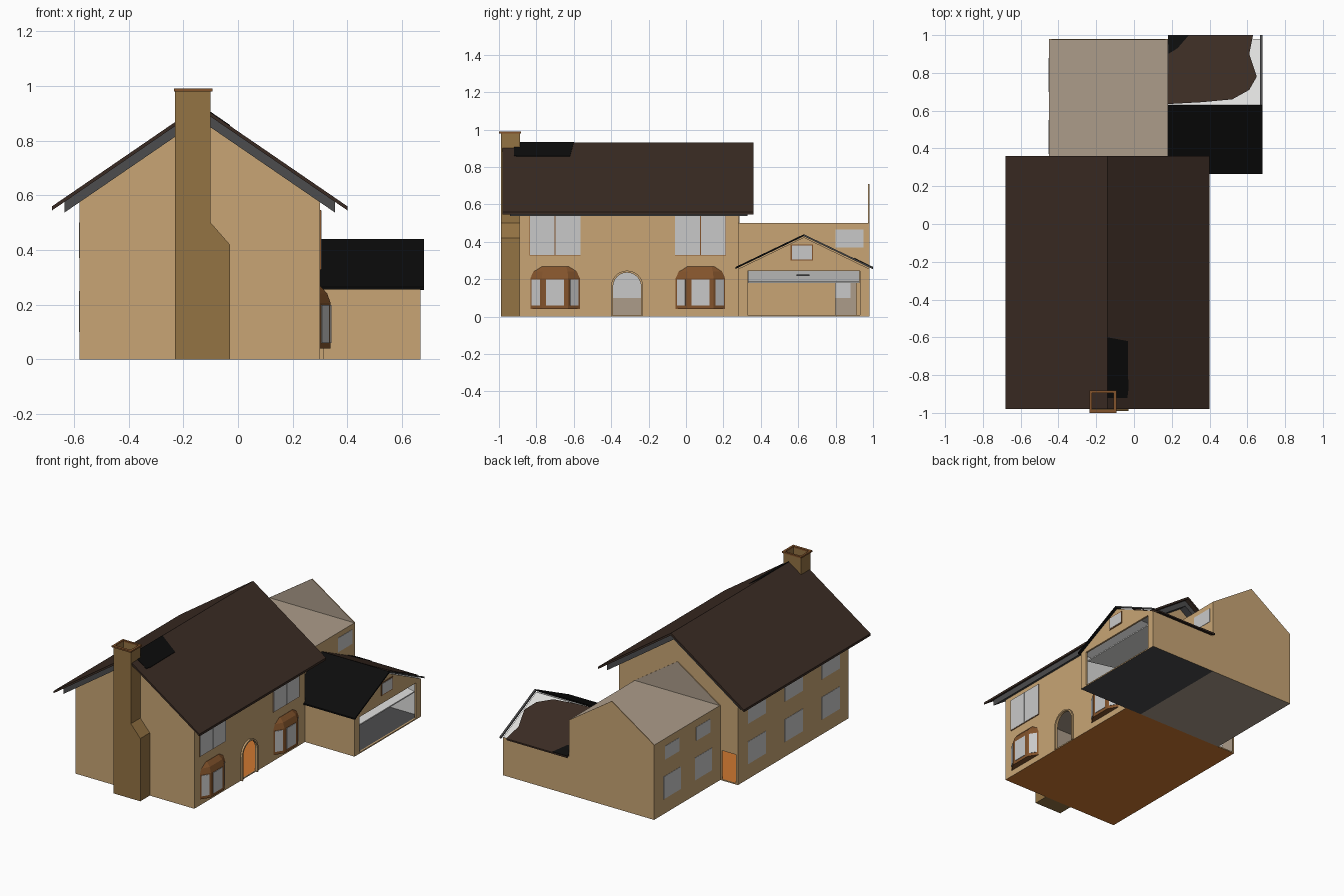
import bpy, bmesh, math
from mathutils import Vector

if "Cube" in bpy.data.objects:
    bpy.data.objects.remove(bpy.data.objects["Cube"])


def material(name, r, g, b):
    lin = [(c / 255 / 12.92) if c < 11 else ((c / 255 + 0.055) / 1.055) ** 2.4 for c in (r, g, b)]
    m = bpy.data.materials.new(name)
    m.diffuse_color = (*lin, 1)
    m.use_nodes = True
    m.node_tree.nodes["Principled BSDF"].inputs["Base Color"].default_value = m.diffuse_color
    return m


WALL = material("tan wall", 200, 165, 117)
INNER = material("grey tan interior", 172, 156, 138)
FLOOR = material("orange floor", 206, 120, 48)
GREY = material("dark grey", 76, 76, 77)
ROOF = material("brown roof", 58, 43, 35)
BLACK = material("black roof", 12, 12, 12)
CHIM = material("chimney brown", 148, 115, 67)
FRAME = material("frame brown", 132, 84, 44)
GLASS = material("pale glass", 201, 201, 201)
WHITE = material("white panel", 222, 222, 220)


def make(name, verts, faces, mats):
    me = bpy.data.meshes.new(name)
    me.from_pydata(verts, [], faces)
    bm = bmesh.new()
    bm.from_mesh(me)
    bmesh.ops.recalc_face_normals(bm, faces=bm.faces)
    bm.to_mesh(me)
    bm.free()
    for m in mats:
        me.materials.append(m)
    ob = bpy.data.objects.new(name, me)
    bpy.context.collection.objects.link(ob)
    return ob


def prism(name, pts, axis, a, b, *mats):
    """Extrude a 2D outline along an axis from a to b."""
    place = {'x': lambda u, v, t: (t, u, v), 'y': lambda u, v, t: (u, t, v),
             'z': lambda u, v, t: (u, v, t)}[axis]
    n = len(pts)
    verts = [place(u, v, t) for t in (a, b) for u, v in pts]
    faces = [tuple(range(n)), tuple(range(n, 2 * n))]
    faces += [(i, (i + 1) % n, n + (i + 1) % n, n + i) for i in range(n)]
    return make(name, verts, faces, mats)


def box(name, x0, x1, y0, y1, z0, z1, *mats):
    return prism(name, [(x0, y0), (x1, y0), (x1, y1), (x0, y1)], 'z', z0, z1, *mats)


def slope_plate(name, pts, height, th, mat):
    """Thin plate with a plan outline lying on the slope height(x, y)."""
    n = len(pts)
    verts = [(x, y, height(x, y) + d) for d in (-th, 0) for x, y in pts]
    faces = [tuple(range(n)), tuple(range(n, 2 * n))]
    faces += [(i, (i + 1) % n, n + (i + 1) % n, n + i) for i in range(n)]
    return make(name, verts, faces, [mat])


def paint(ob, rule):
    for p in ob.data.polygons:
        p.material_index = rule(p)


def cut(ob, cutter):
    mod = ob.modifiers.new("cut", 'BOOLEAN')
    mod.operation = 'DIFFERENCE'
    mod.solver = 'EXACT'
    mod.object = cutter
    bpy.context.view_layer.objects.active = ob
    bpy.ops.object.modifier_apply(modifier=mod.name)
    bpy.data.objects.remove(cutter)


def arch(c, r, z0, spring):
    return [(c - r, z0)] + [(c - r * math.cos(math.pi * i / 12), spring + r * math.sin(math.pi * i / 12))
                            for i in range(13)] + [(c + r, z0)]


# Main house: gabled shell with orange floor, arched doorway and back door
SLOTS = (WALL, INNER, FLOOR)
house = prism("house_walls", [(-.58, 0), (.30, 0), (.30, .59), (-.14, .895), (-.58, .59)], 'y', -.89, .28, *SLOTS)
paint(house, lambda p: 2 if p.normal.z < -.9 else 0)
room = box("room_cutter", -.574, .294, -.884, .274, .008, .52, *SLOTS)
paint(room, lambda p: 2 if p.normal.z < -.9 else 1)
cut(house, room)
cut(house, prism("arch_cutter", arch(-.315, .075, .008, .16), 'x', .25, .35, *SLOTS))
cut(house, box("door_cutter", -.568, -.462, .25, .30, .008, .20, *SLOTS))
surround = prism("arch_surround", arch(-.315, .086, 0, .16), 'x', .2995, .312, WALL)
cut(surround, prism("arch_cutter", arch(-.315, .075, -.1, .16), 'x', .25, .35, WALL))


# Main roof with grey soffit below
def chevron(name, half, top, th, y0, y1, mat):
    k = .685
    pts = [(-.14 + s * half, top - half * k - d) if s else (-.14, top - d)
           for s, d in ((-1, 0), (0, 0), (1, 0), (1, th), (0, th), (-1, th))]
    return prism(name, pts, 'y', y0, y1, mat)


chevron("main_roof", .54, .93, .015, -.98, .36, ROOF)
chevron("roof_soffit", .495, .916, .04, -.94, .33, GREY)
slope_plate("roof_patch", [(-.139, -.92), (-.035, -.92), (-.03, -.88), (-.032, -.62), (-.139, -.60)],
            lambda x, y: .933 - .685 * (x + .14), .005, BLACK)

# Chimney with stepped side, hollow flue and rim
chimney = prism("chimney", [(-.23, 0), (-.03, 0), (-.03, .42), (-.10, .50), (-.10, .98), (-.23, .98)],
                'y', -.99, -.888, CHIM)
cap = box("chimney_cap", -.235, -.093, -1, -.882, .98, .99, FRAME)
for part in (chimney, cap):
    cut(part, box("flue_cutter", -.222, -.108, -.982, -.896, .6, 1.1, CHIM))

# Back extension: flat ceiling with a free-standing gable at each end
ext = box("extension_walls", -.45, .18, .28, .98, 0, .50, WALL, INNER)
paint(ext, lambda p: 1 if abs(p.normal.z) > .9 else 0)
room = box("room_cutter", -.444, .174, .286, .974, .008, .49, WALL, INNER)
paint(room, lambda p: 1)
cut(ext, room)
cut(ext, box("door_cutter", .15, .20, .80, .91, .008, .23, WALL, INNER))
for name, y0, y1 in (("rear_gable", .974, .98), ("inner_gable", .28, .286)):
    g = prism(name, [(-.45, .50), (.18, .50), (-.135, .71)], 'y', y0, y1, WALL, INNER)
    rear = name == "rear_gable"
    paint(g, lambda p: 1 if (p.normal.y < -.9) == rear and abs(p.normal.y) > .9 else 0)

# Garage: gabled shell with wide opening
GS = (WALL, WHITE, GREY)
garage = prism("garage_walls", [(.28, 0), (.98, 0), (.98, .255), (.63, .424), (.28, .255)], 'x', .18, .667, *GS)
paint(garage, lambda p: 2 if p.normal.z < -.9 else (1 if p.normal.z > .1 else 0))
room = prism("room_cutter", [(.288, .008), (.972, .008), (.972, .248), (.63, .413), (.288, .248)], 'x', .17, .655, *GS)
paint(room, lambda p: 2 if p.normal.z < -.9 else 1)
cut(garage, room)
cut(garage, box("opening_cutter", .64, .70, .33, .93, .008, .245, *GS))
prism("garage_door", [(.658, .180), (.30, .238), (.30, .246), (.658, .188)], 'y', .332, .928, WHITE)
box("garage_door_handle", .46, .47, .59, .66, .215, .226, BLACK)


# Garage roof: black front slope, worn brown back slope
def garage_z(x, y):
    return .44 - abs(y - .63) * .479


slope_plate("garage_roof_front", [(.18, .265), (.68, .265), (.68, .63), (.18, .63)], garage_z, .01, BLACK)
slope_plate("garage_roof_back", [(.18, .635), (.36, .645), (.52, .66), (.61, .71), (.65, .78),
                                 (.61, .90), (.63, 1.0), (.18, 1.0)], garage_z, .01, ROOF)
slope_plate("garage_roof_corner", [(.18, .90), (.23, .93), (.29, .999), (.18, .999)],
            lambda x, y: garage_z(x, y) + .003, .005, BLACK)
slope_plate("garage_verge", [(.667, .63), (.68, .63), (.68, 1.0), (.667, 1.0)], garage_z, .01, GREY)
box("garage_gable_frame", .666, .671, .56, .68, .30, .386, FRAME)
box("garage_gable_window", .667, .673, .566, .674, .306, .38, GLASS)


# Flat windows on the left walls
def pane(name, x, y0, y1, z0, z1):
    box(name, x - .0045, x + .0045, y0, y1, z0, z1, GLASS)


for c in (.08, -.31, -.70):
    pane("house_left_lower_window", -.5775, c - .095, c + .095, .10, .25)
    pane("house_left_upper_window", -.5775, c - .095, c + .095, .37, .50)
for c in (.79, .46):
    pane("extension_lower_window", -.4475, c - .09, c + .09, .10, .25)
    pane("extension_upper_window", -.4475, c - .075, c + .075, .36, .45)
pane("extension_right_window", .1775, .80, .95, .37, .465)

# Right wall: paired upper windows above three-sided bay windows
for c in (-.70, .077):
    box("upper_window_mullion", .298, .3035, c - .137, c + .137, .327, .546, FRAME)
    for s in (-1, 1):
        pane("upper_window", .301, c + s * .069 - .066, c + s * .069 + .066, .33, .545)
    rings = [(.04, .134, .07, .04), (.205, .134, .07, .04), (.24, .118, .067, .028), (.268, .075, .06, .003)]
    verts = [(.299 + d, c + o, z) for z, h, g, deep in rings
             for d, o in ((0, -h), (deep, -g), (deep, g), (0, h))]
    faces = [(0, 1, 2, 3), (12, 13, 14, 15)]
    faces += [(4 * r + i, 4 * r + (i + 1) % 4, 4 * r + 4 + (i + 1) % 4, 4 * r + 4 + i)
              for r in range(3) for i in range(4)]
    make("bay_window", verts, faces, [FRAME])
    plan = [Vector(v[:2]) for v in verts[:4]]
    for a, b in zip(plan, plan[1:]):
        e = b - a
        out = Vector((e.y, -e.x)).normalized() * .003
        p, q = a + e * .16, a + e * .84
        prism("bay_pane", [tuple(v) for v in (p - out, q - out, q + out, p + out)], 'z', .06, .198, GLASS)
